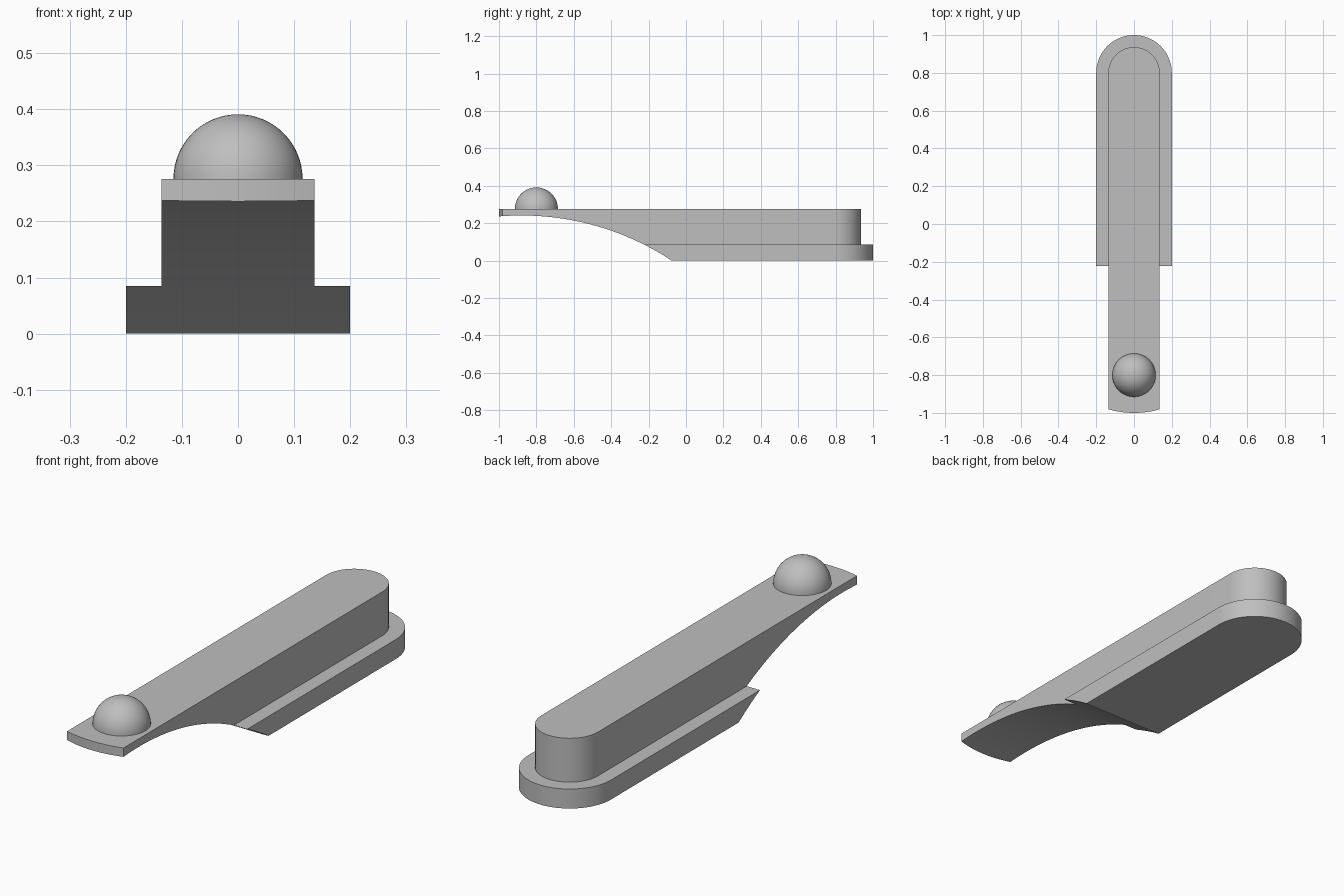
import bpy, bmesh, math

cube = bpy.data.objects.get("Cube")
if cube:
    bpy.data.objects.remove(cube, do_unlink=True)

grey = bpy.data.materials.new("plain grey")
grey.use_nodes = True
colour = (0.52, 0.52, 0.52, 1)
grey.diffuse_color = colour
grey.node_tree.nodes["Principled BSDF"].inputs["Base Color"].default_value = colour


def make_object(name, bm):
    bmesh.ops.recalc_face_normals(bm, faces=bm.faces)
    mesh = bpy.data.meshes.new(name)
    bm.to_mesh(mesh)
    bm.free()
    mesh.materials.append(grey)
    obj = bpy.data.objects.new(name, mesh)
    bpy.context.collection.objects.link(obj)
    return obj


def arc(cx, cy, r, start, end, steps):
    angles = [math.radians(start + (end - start) * i / steps) for i in range(steps + 1)]
    return [(cx + r * math.cos(a), cy + r * math.sin(a)) for a in angles]


def prism(name, points, offset):
    bm = bmesh.new()
    face = bm.faces.new([bm.verts.new(p) for p in points])
    grown = bmesh.ops.extrude_face_region(bm, geom=[face])["geom"]
    verts = [v for v in grown if isinstance(v, bmesh.types.BMVert)]
    bmesh.ops.translate(bm, vec=offset, verts=verts)
    return make_object(name, bm)


def boolean(obj, other, operation):
    mod = obj.modifiers.new(operation.title(), "BOOLEAN")
    mod.operation, mod.object, mod.solver = operation, other, "EXACT"
    bpy.context.view_layer.objects.active = obj
    bpy.ops.object.modifier_apply(modifier=mod.name)
    bpy.data.objects.remove(other, do_unlink=True)


def smooth(obj):
    bpy.ops.object.select_all(action="DESELECT")
    obj.select_set(True)
    bpy.context.view_layer.objects.active = obj
    bpy.ops.object.shade_smooth_by_angle(angle=math.radians(30))


TOP, STEP = 0.276, 0.085
END = 0.8          # centre of the rounded back ends
WIDE, NARROW = 0.2, 0.136

# Arm: rounded back, gently bowed front
bow = 0.5
half = math.degrees(math.asin(NARROW / bow))
front = arc(0, bow - 1, bow, 270 - half, 270 + half, 16)
outline = arc(0, END, NARROW, 0, 180, 48) + front
lever = prism("lever_body", [(x, y, 0) for x, y in outline], (0, 0, TOP))

# Wider foot with the same rounded back
outline = arc(0, END, WIDE, 0, 180, 48) + [(-WIDE, -0.5), (WIDE, -0.5)]
foot = prism("foot", [(x, y, 0) for x, y in outline], (0, 0, STEP))
boolean(lever, foot, "UNION")

# Curved hollow under the front
radius, peak = 1.46, 0.241
outline = arc(-0.88, peak - radius, radius, 50, 105, 72) + [(-1.4, -0.3), (0, -0.3)]
hollow = prism("hollow_cutter", [(-0.5, y, z) for y, z in outline], (1, 0, 0))
hollow.hide_render = True
boolean(lever, hollow, "DIFFERENCE")
smooth(lever)

# Half-round knob near the front
bm = bmesh.new()
bmesh.ops.create_uvsphere(bm, u_segments=48, v_segments=32, radius=0.115)
bmesh.ops.delete(bm, geom=[v for v in bm.verts if v.co.z < -0.001], context="VERTS")
knob = make_object("knob", bm)
knob.location = (0, -0.8, TOP)
smooth(knob)
